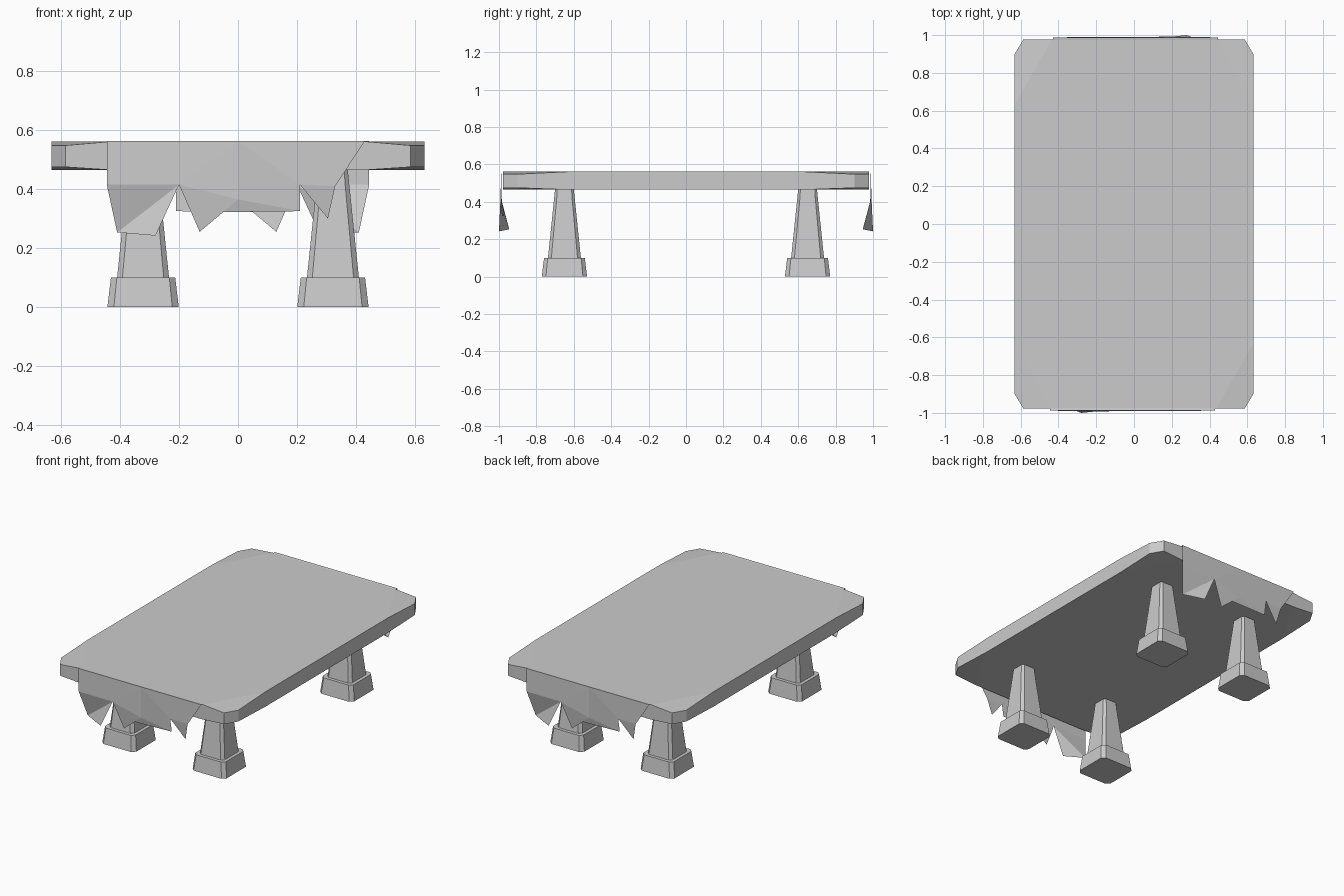
import bpy
import bmesh
from mathutils import Matrix, Vector

if "Cube" in bpy.data.objects:
    bpy.data.objects.remove(bpy.data.objects["Cube"], do_unlink=True)

# One plain grey for every part
grey = bpy.data.materials.new("plain_grey")
colour = (0.6, 0.6, 0.6, 1)
grey.use_nodes = True
grey.diffuse_color = colour
grey.node_tree.nodes["Principled BSDF"].inputs["Base Color"].default_value = colour


def finish(name, bm, fix_normals=True):
    if fix_normals:
        bmesh.ops.recalc_face_normals(bm, faces=bm.faces)
    mesh = bpy.data.meshes.new(name)
    bm.to_mesh(mesh)
    bm.free()
    mesh.materials.append(grey)
    obj = bpy.data.objects.new(name, mesh)
    bpy.context.collection.objects.link(obj)
    return obj


def bridge(bm, lower, upper):
    n = len(lower)
    for i in range(n):
        j = (i + 1) % n
        bm.faces.new((lower[i], lower[j], upper[j], upper[i]))


# Table top: clipped corners that thin slightly towards the tips
def slab():
    bm = bmesh.new()
    corner = [(0.632, 0.63, 0), (0.632, 0.9, 1), (0.585, 0.978, 1), (0.435, 0.978, 0)]
    rings = []
    for z, tip_z in ((0.465, 0.475), (0.561, 0.548)):
        ring = []
        for sx, sy in ((1, 1), (-1, 1), (-1, -1), (1, -1)):
            for x, y, tip in corner[::sx * sy]:
                ring.append(bm.verts.new((sx * x, sy * y, tip_z if tip else z)))
        rings.append(ring)
        bm.faces.new([v for i, v in enumerate(ring) if i % 4 in (0, 3)])
        for i in range(0, len(ring), 4):
            bm.faces.new(ring[i:i + 4])
    bridge(bm, *rings)
    return finish("table_top", bm)


# Leg: square sections with clipped corners, as (half width, clip, height)
def leg(name, cx, cy):
    bm = bmesh.new()
    sections = [(0.121, 0.022, 0), (0.109, 0.02, 0.1), (0.088, 0.018, 0.1),
                (0.055, 0.014, 0.42), (0.05, 0.012, 0.468)]
    previous = None
    for half, clip, z in sections:
        ring = []
        for sx, sy in ((1, 1), (-1, 1), (-1, -1), (1, -1)):
            for x, y in ((half, half - clip), (half - clip, half))[::sx * sy]:
                ring.append(bm.verts.new((cx + sx * x, cy + sy * y, z)))
        if previous:
            bridge(bm, previous, ring)
        else:
            bm.faces.new(ring)
        previous = ring
    bm.faces.new(previous)
    return finish(name, bm)


# Torn cloth hanging over one end, with folded points
def cloth(name, turn):
    bm = bmesh.new()
    points = {
        "p": (-0.445, -0.96, 0.559), "q": (0.43, -0.96, 0.559),
        "a": (-0.445, -0.988, 0.563), "n": (0, -0.988, 0.563), "m": (0.43, -0.988, 0.563),
        "b": (-0.445, -0.988, 0.415), "c": (-0.41, -0.945, 0.253), "d": (-0.28, -1, 0.242),
        "e": (-0.2, -0.992, 0.415), "f": (-0.13, -0.975, 0.255), "g": (0, -0.99, 0.365),
        "h": (-0.05, -0.982, 0.322), "i": (0.21, -0.975, 0.325), "j": (0.21, -0.99, 0.415),
        "k": (0.305, -0.97, 0.3), "l": (0.33, -0.985, 0.41),
    }
    spin = Matrix.Rotation(turn, 3, "Z")
    v = {key: bm.verts.new(spin @ Vector(co)) for key, co in points.items()}
    for face in ("pamq", "aben", "bce", "cde", "efhg", "egn", "ghi", "gijn", "jkl", "jlmn"):
        corners = [v[key] for key in face]
        if face == "pamq":
            corners.insert(2, v["n"])
        bm.faces.new(corners)
    return finish(name, bm, False)


slab()
for side, x in (("left", 0.322), ("right", -0.322)):
    for end, y in (("front", -0.65), ("back", 0.65)):
        leg(end + "_" + side + "_leg", x, y)
cloth("front_cloth", 0)
cloth("back_cloth", 3.14159265)
